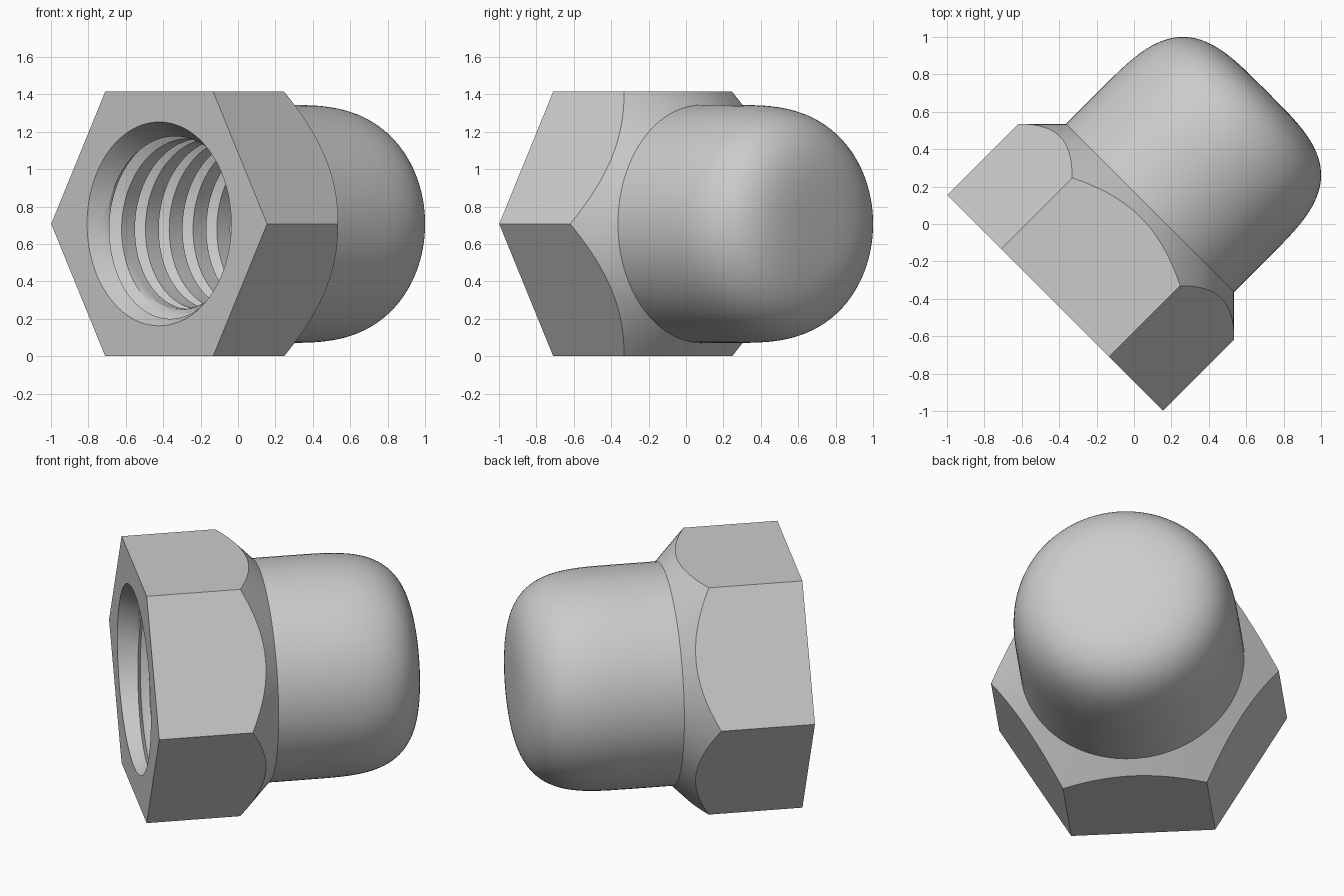
import bpy, bmesh
from math import pi, cos, sin
from mathutils import Matrix, Vector

if "Cube" in bpy.data.objects:
    bpy.data.objects.remove(bpy.data.objects["Cube"], do_unlink=True)

steel = bpy.data.materials.new("grey steel")
steel.use_nodes = True
GREY = (0.6, 0.6, 0.6, 1)
steel.diffuse_color = GREY
steel.node_tree.nodes["Principled BSDF"].inputs["Base Color"].default_value = GREY

SEGMENTS = 96
APOTHEM, CORNER = 0.707, 0.8165
NECK, MOUTH, CREST, ROOT = 0.636, 0.545, 0.455, 0.522
PITCH, THREAD_START, THREAD_END = 0.18, 0.172, 1.05

# The nut's axis lies flat, pointing diagonally to the back left
axis = Vector((1, 1, 0)).normalized()
side = Vector((1, -1, 0)).normalized()
up = axis.cross(side)
placement = Matrix((side, up, axis)).transposed().to_4x4()
placement.translation = (-0.4215, -0.4215, APOTHEM)


def loft(name, rings):
    """Skin a list of rings, each a function angle -> (radius, distance along axis)."""
    bm = bmesh.new()
    rows = []
    for ring in rings:
        row = []
        for i in range(SEGMENTS + 1):
            a = 2 * pi * i / SEGMENTS
            r, t = ring(a)
            row.append(bm.verts.new((r * cos(a), r * sin(a), t)))
        rows.append(row)
    for low, high in zip(rows, rows[1:]):
        for i in range(SEGMENTS):
            bm.faces.new((low[i], low[i + 1], high[i + 1], high[i]))
    bmesh.ops.remove_doubles(bm, verts=bm.verts, dist=1e-5)
    bm.transform(placement)
    mesh = bpy.data.meshes.new(name)
    bm.to_mesh(mesh)
    bm.free()
    mesh.materials.append(steel)
    obj = bpy.data.objects.new(name, mesh)
    bpy.context.collection.objects.link(obj)
    bpy.ops.object.select_all(action="DESELECT")
    obj.select_set(True)
    bpy.context.view_layer.objects.active = obj
    bpy.ops.object.shade_smooth_by_angle(angle=0.4)
    return obj


def circle(r, t):
    return lambda a: (r, t)


# Hexagon with a conical chamfer at its back
def hex_radius(a):
    return APOTHEM / cos((a % (pi / 3)) - pi / 6)


loft("hex_body", [
    circle(MOUTH, 0),
    lambda a: (hex_radius(a), 0),
    lambda a: (hex_radius(a), 0.537 + CORNER - hex_radius(a)),
    circle(NECK, 0.537 + CORNER - NECK),
])

# Rounded cap: straight wall running into a flattened dome
STEPS, POWER = 28, 2 / 3.6
dome = [circle(NECK, 0.717)]
for i in range(STEPS + 1):
    q = pi / 2 * i / STEPS
    dome.append(circle(NECK * max(cos(q), 0) ** POWER if i < STEPS else 0,
                       0.95 + 0.65 * sin(q) ** POWER))
loft("domed_cap", dome)


# Threaded bore: countersunk mouth, helical V grooves, blind conical end
def thread_ring(turn, phase):
    groove = max(0, 1 - abs(phase - 0.78) / 0.22)
    radius = CREST + (ROOT - CREST) * groove

    def ring(a):
        t = THREAD_START + PITCH * (turn + phase + (a - pi) / (2 * pi))
        if t >= THREAD_END:
            return CREST, THREAD_END
        t = max(t, 0)
        return max(radius, MOUTH - 0.56 * t), t
    return ring


bore = [thread_ring(turn, phase) for turn in range(-2, 6)
        for phase in (0, 0.14, 0.28, 0.42, 0.56, 0.67, 0.78, 0.89)]
bore += [circle(CREST, THREAD_END), circle(CREST, 1.2), circle(0, 1.35)]
loft("threaded_bore", bore[::-1])
